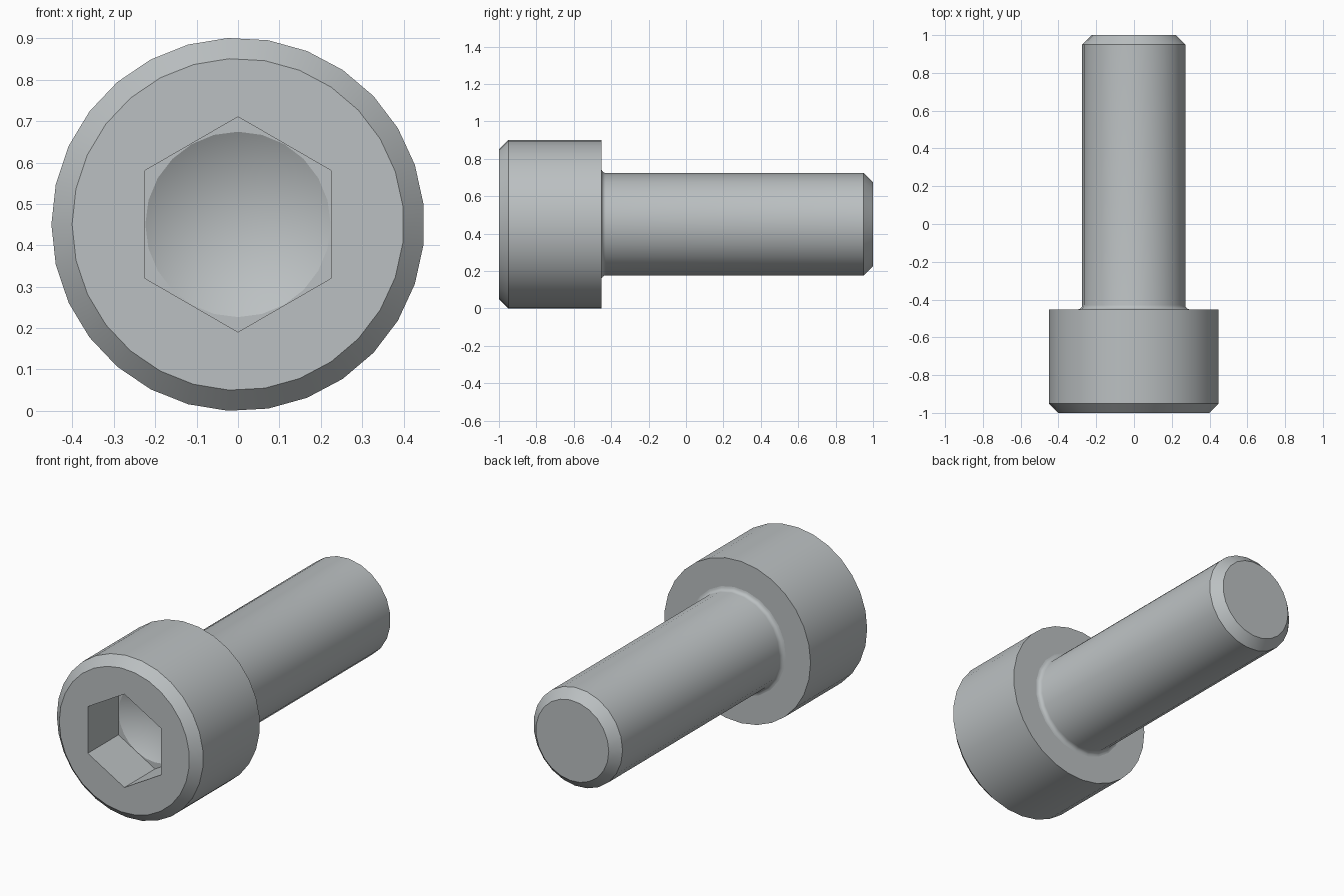
import bpy, bmesh, math

if "Cube" in bpy.data.objects:
    bpy.data.objects.remove(bpy.data.objects["Cube"])

CENTRE_Z = 0.4505
bm = bmesh.new()


def ring(n, radius, y, start=math.pi):
    """Circle of vertices around the bolt axis (along y)."""
    return [bm.verts.new((radius * math.cos(start + 2 * math.pi * i / n), y,
                          CENTRE_Z + radius * math.sin(start + 2 * math.pi * i / n)))
            for i in range(n)]


def loft(profile, n, start=math.pi):
    """Skin rings through (radius, y) points; returns first and last ring."""
    rings = [ring(n, r, y, start) for r, y in profile]
    for a, b in zip(rings, rings[1:]):
        for i in range(n):
            j = (i + 1) % n
            bm.faces.new((a[i], a[j], b[j], b[i]))
    return rings[0], rings[-1]


def fill_between(outer, inner):
    """Flat face with a hole."""
    edges = []
    for loop in (outer, inner):
        for i, v in enumerate(loop):
            edges.append(bm.edges.get((v, loop[(i + 1) % len(loop)])))
    bmesh.ops.triangle_fill(bm, edges=edges, use_beauty=True, use_dissolve=False)


# Head side with front chamfer
head_y = -0.452
head_front, head_back = loft([(0.401, -1), (0.451, -0.95), (0.451, head_y)], 29)

# Shank with root fillet and end chamfer
r, f = 0.2745, 0.023
fillet = [(r + f - f * math.sin(t), head_y + f - f * math.cos(t))
          for t in (math.pi / 2 * k / 4 for k in range(5))]
shank_root, shank_end = loft(fillet + [(r, 0.95), (r - 0.05, 1)], 23)
bm.faces.new(shank_end)

# Hexagonal socket walls and drilled cone
floor_y = -0.73
hex_front, hex_floor = loft([(0.26, -1), (0.26, floor_y)], 6, math.pi / 2)
cone_rim = ring(24, 0.224, floor_y)
apex = bm.verts.new((0, floor_y + 0.13, CENTRE_Z))
for i in range(24):
    bm.faces.new((cone_rim[i], cone_rim[(i + 1) % 24], apex))

# Flat annular faces
fill_between(head_front, hex_front)
fill_between(head_back, shank_root)
fill_between(hex_floor, cone_rim)
bmesh.ops.recalc_face_normals(bm, faces=bm.faces[:])

mesh = bpy.data.meshes.new("socket_head_bolt")
bm.to_mesh(mesh)
bm.free()
bolt = bpy.data.objects.new("socket_head_bolt", mesh)
bpy.context.collection.objects.link(bolt)

# Steel colour
steel = bpy.data.materials.new("grey steel")
steel.diffuse_color = (0.50, 0.53, 0.54, 1)
steel.use_nodes = True
steel.node_tree.nodes["Principled BSDF"].inputs["Base Color"].default_value = steel.diffuse_color
mesh.materials.append(steel)

# Smooth round surfaces, flat end faces
bpy.context.view_layer.objects.active = bolt
bolt.select_set(True)
bpy.ops.object.shade_smooth_by_angle(angle=math.radians(30))
for p in mesh.polygons:
    if abs(p.normal.y) > 0.999:
        p.use_smooth = False
